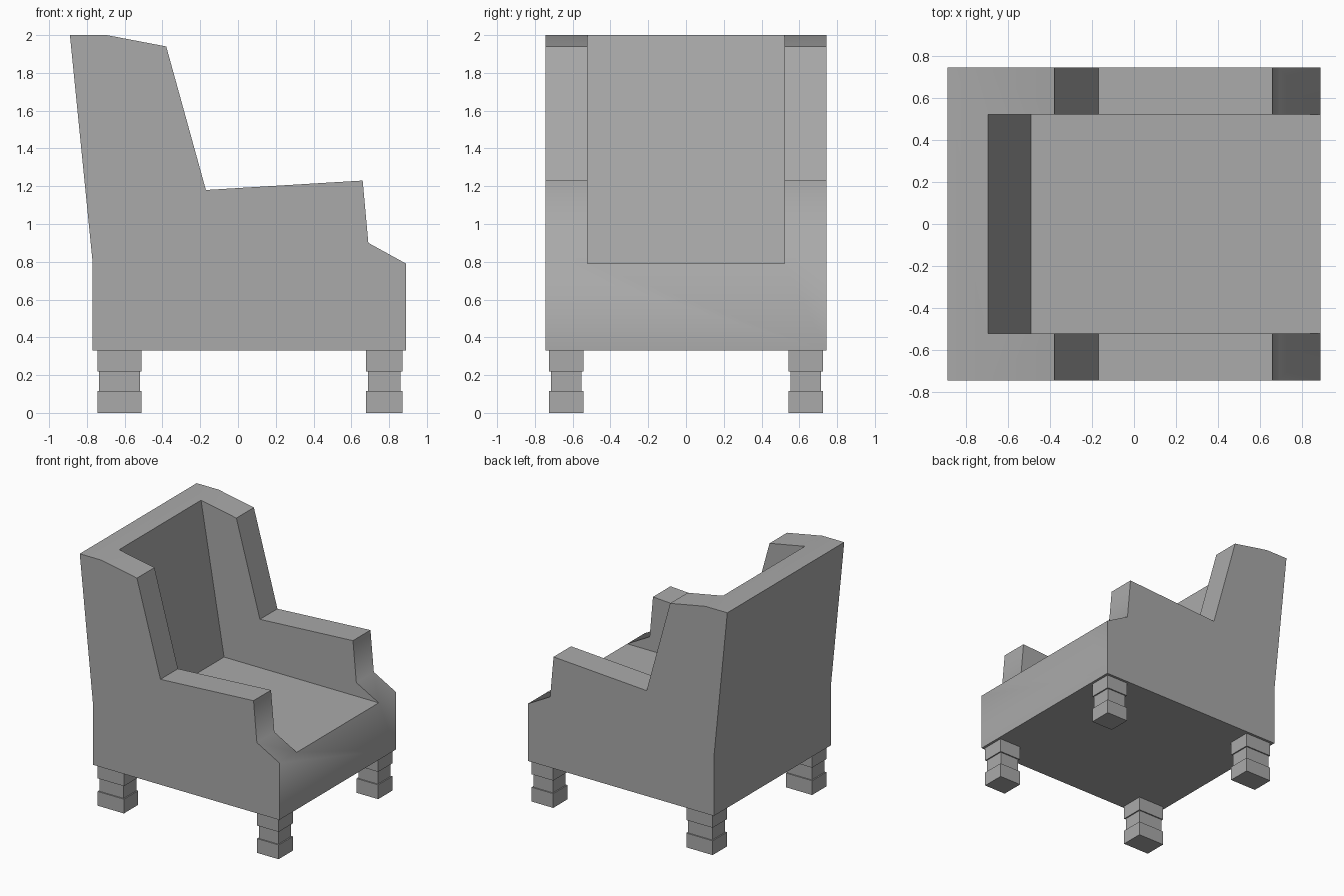
import bpy, bmesh, math

cube = bpy.data.objects.get("Cube")
if cube:
    bpy.data.objects.remove(cube, do_unlink=True)

grey = bpy.data.materials.new("plain grey")
grey.use_nodes = True
colour = (0.4, 0.4, 0.4, 1)
grey.diffuse_color = colour
grey.node_tree.nodes["Principled BSDF"].inputs["Base Color"].default_value = colour


def finish(name, bm):
    bmesh.ops.remove_doubles(bm, verts=bm.verts, dist=0.0005)
    bmesh.ops.recalc_face_normals(bm, faces=bm.faces)
    mesh = bpy.data.meshes.new(name)
    bm.to_mesh(mesh)
    bm.free()
    mesh.materials.append(grey)
    obj = bpy.data.objects.new(name, mesh)
    bpy.context.collection.objects.link(obj)
    return obj


# Armchair body: side outline in x and z, hollowed between the arms
WIDE, INNER = 0.745, 0.522
seat_front, seat_back = (0.89, 0.79), (-0.49, 0.79)
back_top = (-0.695, 2.0)
base_front, base_back = (0.89, 0.33), (-0.77, 0.33)
rear = [base_back, (-0.77, 0.8), (-0.89, 2.0)]
arm_top = [seat_front, (0.69, 0.9), (0.66, 1.23), (-0.17, 1.18),
           (-0.38, 1.94), back_top]

body = bmesh.new()


def face(points):
    body.faces.new([body.verts.new(p) for p in points])


def strip(path, y0, y1):
    for a, b in zip(path, path[1:]):
        face([(a[0], y0, a[1]), (b[0], y0, b[1]),
              (b[0], y1, b[1]), (a[0], y1, a[1])])


for s in (-1, 1):
    # outer side, inner side and arm top
    face([(x, s * WIDE, z) for x, z in [base_front] + arm_top + rear[::-1]])
    face([(x, s * INNER, z) for x, z in arm_top + [seat_back]])
    strip(arm_top, s * INNER, s * WIDE)

# seat, inner back, rear and underside
strip([seat_front, seat_back, back_top], -INNER, INNER)
strip(rear, -WIDE, WIDE)
strip([base_back, base_front], -WIDE, WIDE)

# front panel and top of the back, meeting the arms
for (xa, za), (xb, zb) in ((base_front, seat_front), (rear[-1], back_top)):
    face([(xa, -WIDE, za), (xa, WIDE, za), (xb, WIDE, zb),
          (xb, INNER, zb), (xb, -INNER, zb), (xb, -WIDE, zb)])

chair = finish("armchair_body", body)
bpy.context.view_layer.objects.active = chair
chair.select_set(True)
bpy.ops.object.shade_smooth_by_angle(angle=math.radians(62.5))
chair.select_set(False)


# Legs: square posts with a narrower waist
def leg(name, x0, x1, y0, y1):
    bm = bmesh.new()
    rings = []
    for z, inset in ((0, 0), (0.115, 0), (0.115, 0.01),
                     (0.22, 0.01), (0.22, 0), (0.33, 0)):
        a, b, c, d = x0 + inset, x1 - inset, y0 + inset, y1 - inset
        rings.append([bm.verts.new((x, y, z))
                      for x, y in ((a, c), (b, c), (b, d), (a, d))])
    for low, high in zip(rings, rings[1:]):
        for i in range(4):
            j = (i + 1) % 4
            bm.faces.new((low[i], low[j], high[j], high[i]))
    bm.faces.new(rings[0])
    bm.faces.new(rings[-1])
    finish(name, bm)


for side, y0, y1 in (("right", -0.725, -0.543), ("left", 0.543, 0.725)):
    leg("front_leg_" + side, 0.677, 0.87, y0, y1)
    leg("back_leg_" + side, -0.745, -0.51, y0, y1)
